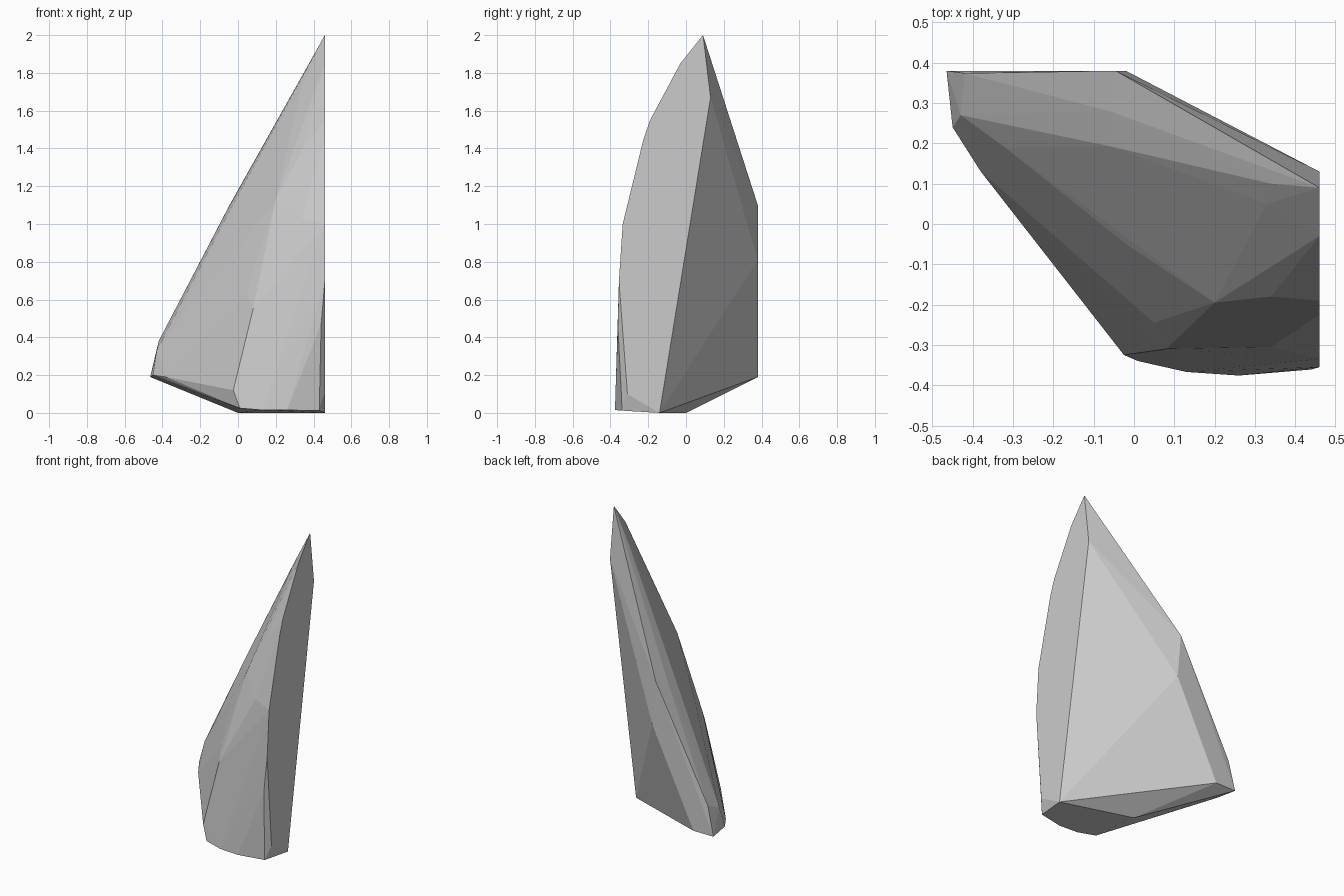
import bpy, bmesh

if "Cube" in bpy.data.objects:
    bpy.data.objects.remove(bpy.data.objects["Cube"])

# Corner points of the faceted shard, grouped by region
side_cut = [(.46, y, z) for y, z in (
    (.09, 2.0), (.13, 1.67), (-.14, 0), (-.31, .10), (-.355, .70),
    (-.335, 1.0), (-.225, 1.45), (-.19, 1.55), (-.03, 1.85))]
back = [(-.045, .38, 1.10), (-.02, .38, .81), (-.465, .38, .19),
        (-.32, .38, .19), (-.42, .374, .38)]
base = [(0, 0, 0), (.01, -.34, .025), (.13, -.367, .015),
        (.26, -.376, .015), (.43, -.338, .012), (-.025, -.325, .12)]
left_tip = [(-.45, .24, .20), (-.38, .13, .19), (-.43, .27, .33)]
front = [(.44, -.361, .47), (.34, -.305, 1.03), (.34, -.18, 1.39),
         (.20, -.195, 1.13), (.08, -.31, .55), (.05, -.245, .63),
         (.34, .10, 1.775), (.33, .05, 1.70), (-.06, .193, 1.04),
         (-.32, .19, .48), (-.02, -.05, .83), (-.06, .28, 1.07)]

# Wrap the points in one convex, flat-faced stone
bm = bmesh.new()
for p in side_cut + back + base + left_tip + front:
    bm.verts.new(p)
bmesh.ops.convex_hull(bm, input=list(bm.verts))
loose = [v for v in bm.verts if not v.link_faces]
bmesh.ops.delete(bm, geom=loose, context='VERTS')
bmesh.ops.dissolve_limit(bm, angle_limit=.01, verts=list(bm.verts), edges=list(bm.edges))
bmesh.ops.recalc_face_normals(bm, faces=list(bm.faces))

mesh = bpy.data.meshes.new("stone_shard")
bm.to_mesh(mesh)
bm.free()
shard = bpy.data.objects.new("stone_shard", mesh)
bpy.context.collection.objects.link(shard)

# Plain grey stone
grey = bpy.data.materials.new("stone_grey")
grey.diffuse_color = (.6, .6, .6, 1)
grey.use_nodes = True
grey.node_tree.nodes["Principled BSDF"].inputs["Base Color"].default_value = grey.diffuse_color
mesh.materials.append(grey)
